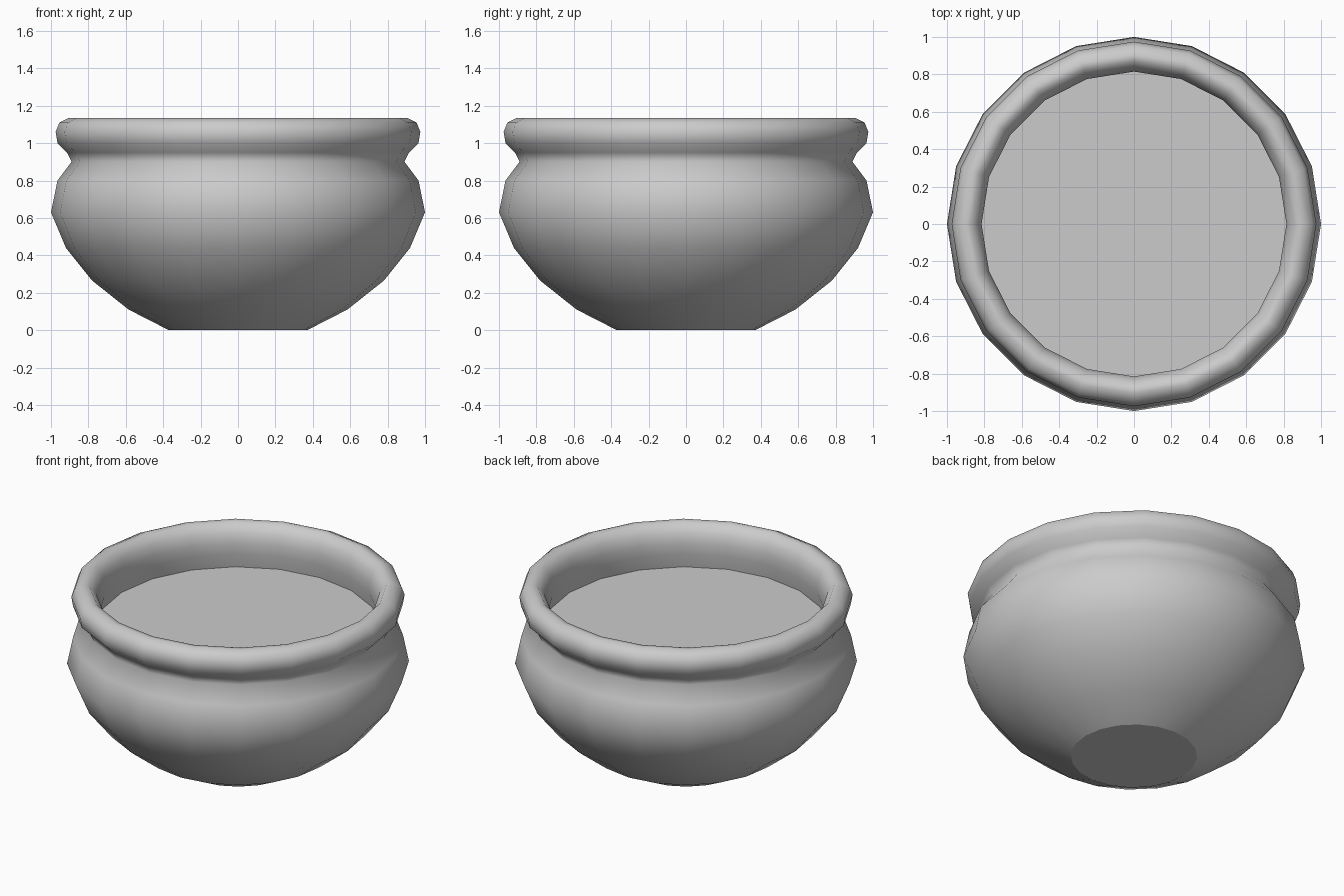
import bpy, bmesh, math

cube = bpy.data.objects.get("Cube")
if cube:
    bpy.data.objects.remove(cube)

SIDES = 20

grey = bpy.data.materials.new("plain grey")
grey.use_nodes = True
colour = (0.6, 0.6, 0.6, 1)
grey.diffuse_color = colour
grey.node_tree.nodes["Principled BSDF"].inputs["Base Color"].default_value = colour


def lathe(name, profile, cap_first=False, cap_last=False):
    """Turn a (radius, height) profile around the z axis."""
    bm = bmesh.new()
    rings = []
    for r, z in profile:
        angles = [math.tau * i / SIDES for i in range(SIDES)]
        rings.append([bm.verts.new((r * math.cos(a), r * math.sin(a), z)) for a in angles])
    for low, high in zip(rings, rings[1:]):
        for i in range(SIDES):
            j = (i + 1) % SIDES
            bm.faces.new((low[i], low[j], high[j], high[i])).smooth = True
    if cap_first:
        bm.faces.new(rings[0][::-1])
    if cap_last:
        bm.faces.new(rings[-1])
    # Keep the flat caps crisp against the rounded walls
    for face in bm.faces:
        if len(face.verts) == SIDES:
            for edge in face.edges:
                edge.smooth = False
    mesh = bpy.data.meshes.new(name)
    bm.to_mesh(mesh)
    bm.free()
    mesh.materials.append(grey)
    obj = bpy.data.objects.new(name, mesh)
    bpy.context.collection.objects.link(obj)
    return obj


# Round body, pinched neck, rolled rim and the short inner wall
lathe("pot_body", [
    (0.37, 0), (0.585, 0.11), (0.78, 0.265), (0.92, 0.44), (1.0, 0.63),
    (0.965, 0.80), (0.89, 0.90), (0.915, 0.95), (0.965, 1.0), (0.975, 1.06),
    (0.955, 1.11), (0.905, 1.135), (0.87, 1.13), (0.83, 1.08), (0.815, 1.02),
    (0.815, 0.95), (0.83, 0.86),
], cap_first=True)

# Flat surface of the contents
lathe("contents_surface", [(0.83, 0.855), (0.83, 0.86)], cap_first=True, cap_last=True)
